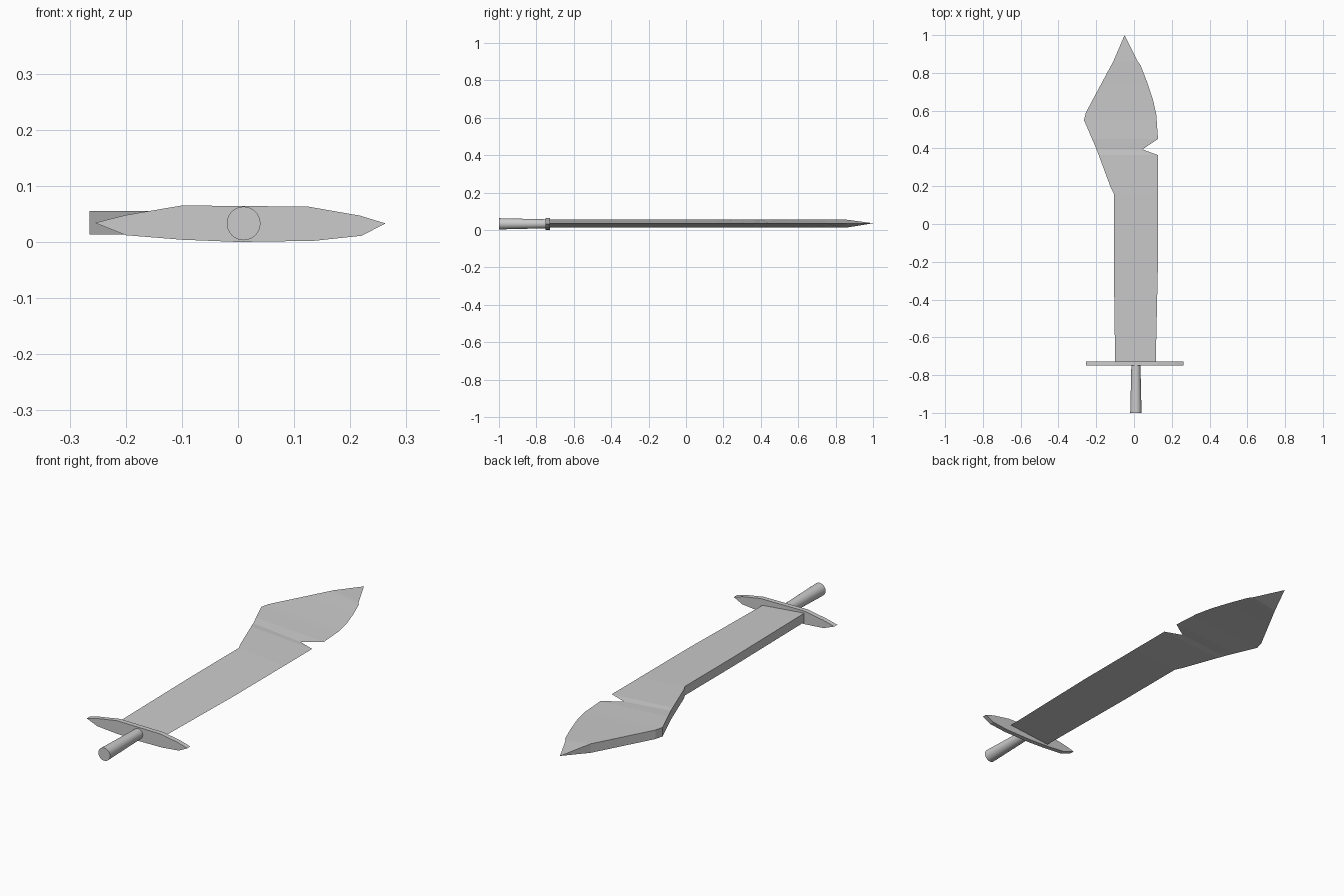
import bpy, bmesh, math
from mathutils import Matrix

if "Cube" in bpy.data.objects:
    bpy.data.objects.remove(bpy.data.objects["Cube"])

MID = 0.034  # height of the blade's centre plane


def finish(name, bm):
    bmesh.ops.recalc_face_normals(bm, faces=bm.faces)
    mesh = bpy.data.meshes.new(name)
    bm.to_mesh(mesh)
    bm.free()
    obj = bpy.data.objects.new(name, mesh)
    bpy.context.collection.objects.link(obj)
    return obj


def edge_x(points, y):
    for (xa, ya), (xb, yb) in zip(points, points[1:]):
        if ya <= y <= yb:
            return xa + (xb - xa) * (y - ya) / (yb - ya)


# Blade: wedge section, thick spine on the left, sharp notched edge on the right
spine = [(-0.10, -0.735), (-0.107, -0.2), (-0.107, 0.16), (-0.122, 0.19), (-0.20, 0.40),
         (-0.265, 0.55), (-0.255, 0.59), (-0.11, 0.86), (-0.05, 1.0)]
sharp = [(0.115, -0.735), (0.127, -0.2), (0.127, 0.365), (0.045, 0.395), (0.127, 0.45),
         (0.118, 0.58), (0.10, 0.66), (0.07, 0.75), (0.035, 0.84), (0.02, 0.86), (-0.05, 1.0)]
ys = sorted({p[1] for p in spine + sharp})
bm = bmesh.new()
rows = []
for y in ys[:-1]:
    half = 0.021 if y < 0.87 else 0.021 * (1 - y) / 0.13
    xl, xr = edge_x(spine, y), edge_x(sharp, y)
    rows.append([bm.verts.new(c) for c in
                 ((xl, y, MID + half), (xr, y, MID), (xl, y, MID - half))])
tip = bm.verts.new((-0.05, 1.0, MID + 0.002))
bm.faces.new(rows[0])
for a, b in zip(rows, rows[1:]):
    for i in range(3):
        j = (i + 1) % 3
        bm.faces.new((a[i], a[j], b[j], b[i]))
for i in range(3):
    bm.faces.new((rows[-1][i], rows[-1][(i + 1) % 3], tip))
finish("blade", bm)

# Guard: thin pointed plate
outline = [(-0.255, 0.034), (-0.2, 0.012), (-0.1, 0.004), (0.0, 0.0), (0.135, 0.002),
           (0.22, 0.011), (0.263, 0.033), (0.217, 0.047), (0.125, 0.063), (-0.1, 0.065),
           (-0.2, 0.048)]
bm = bmesh.new()
face = bm.faces.new([bm.verts.new((x, -0.75, z)) for x, z in outline])
ext = bmesh.ops.extrude_face_region(bm, geom=[face], use_keep_orig=True)
bmesh.ops.translate(bm, vec=(0, 0.022, 0),
                    verts=[v for v in ext["geom"] if isinstance(v, bmesh.types.BMVert)])
finish("guard", bm)

# Grip: round handle, slightly wider at the end
bm = bmesh.new()
bmesh.ops.create_cone(bm, cap_ends=True, segments=32, radius1=0.024, radius2=0.03, depth=0.255,
                      matrix=Matrix.Translation((0.01, -0.8725, 0.033))
                      @ Matrix.Rotation(math.pi / 2, 4, 'X'))
grip = finish("grip", bm)
bpy.context.view_layer.objects.active = grip
grip.select_set(True)
bpy.ops.object.shade_smooth_by_angle()
